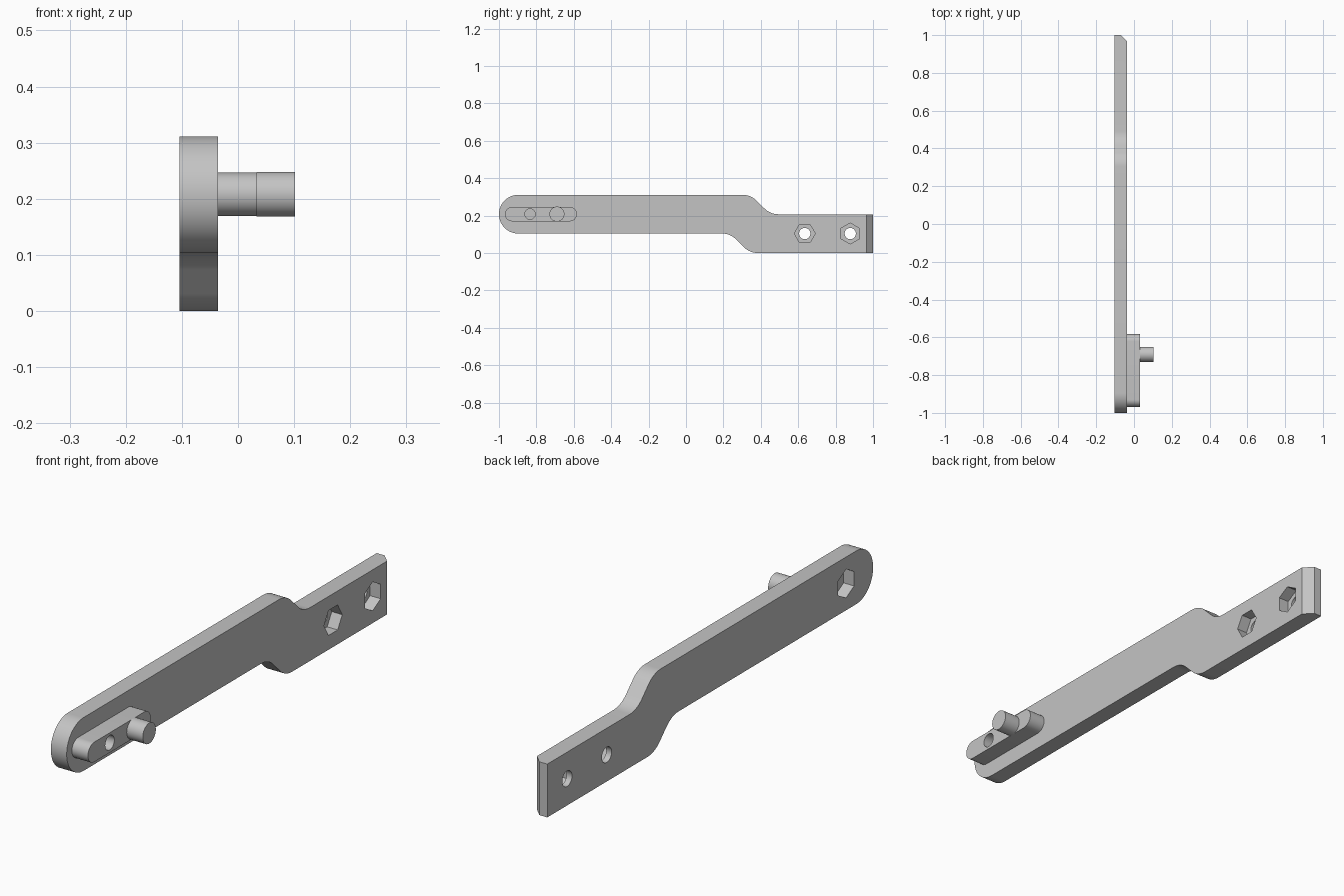
import bpy, bmesh
from math import sin, cos, pi, radians

if "Cube" in bpy.data.objects:
    bpy.data.objects.remove(bpy.data.objects["Cube"])

grey = bpy.data.materials.new("plain grey")
grey.use_nodes = True
grey.diffuse_color = (0.55, 0.55, 0.55, 1)
grey.node_tree.nodes["Principled BSDF"].inputs["Base Color"].default_value = (0.55, 0.55, 0.55, 1)

X0, X1, X2, X3 = -0.104, -0.036, 0.033, 0.102   # arm, boss and peg planes
ZC = 0.208                                      # height of the pivot axis
TOP, STEP, HALF = 0.311, 0.104, 0.1035


def arc(y, z, r, a0, a1, n=16):
    angles = [radians(a0 + (a1 - a0) * i / n) for i in range(n + 1)]
    return [(y + r * cos(a), z + r * sin(a)) for a in angles]


def ngon(y, z, r, sides, turn=0):
    return arc(y, z, r, turn, turn + 360, sides)[:-1]


def extrude(name, profile, xa, xb, chamfer=0):
    """Extrude a (y, z) outline along x."""
    bm = bmesh.new()
    face = bm.faces.new([bm.verts.new((xa, y, z)) for y, z in profile])
    ext = bmesh.ops.extrude_face_region(bm, geom=[face])["geom"]
    bmesh.ops.translate(bm, vec=(xb - xa, 0, 0),
                        verts=[v for v in ext if isinstance(v, bmesh.types.BMVert)])
    bmesh.ops.recalc_face_normals(bm, faces=bm.faces)
    if chamfer:
        edges = [e for e in bm.edges
                 if all(v.co.y > 0.99 and v.co.x > xb - 0.001 for v in e.verts)]
        bmesh.ops.bevel(bm, geom=edges, offset=chamfer, segments=1, affect='EDGES')
    mesh = bpy.data.meshes.new(name)
    bm.to_mesh(mesh)
    bm.free()
    ob = bpy.data.objects.new(name, mesh)
    bpy.context.collection.objects.link(ob)
    mesh.materials.append(grey)
    return ob


def select(ob):
    bpy.ops.object.select_all(action='DESELECT')
    ob.select_set(True)
    bpy.context.view_layer.objects.active = ob


def cut(ob, profile, xa, xb):
    cutter = extrude("cutter", profile, xa, xb)
    cutter.hide_render = True
    mod = ob.modifiers.new("hole", 'BOOLEAN')
    mod.operation, mod.solver, mod.object = 'DIFFERENCE', 'EXACT', cutter
    select(ob)
    bpy.ops.object.modifier_apply(modifier=mod.name)
    bpy.data.objects.remove(cutter)


def s_curve(y, z, r=0.105):
    """Downward step: convex arc, 45 degree slope, concave arc."""
    run = 2 * r * sin(pi / 4) + STEP - 2 * r * (1 - cos(pi / 4))
    return (arc(y, z - r, r, 90, 45, 8)
            + arc(y + run, z - STEP + r, r, 225, 270, 8))


# Cranked arm with rounded front end and chamfered rear end
outline = (arc(-1 + HALF, ZC - 0.0005, HALF, 270, 90, 32)
           + s_curve(0.303, TOP)
           + [(1, TOP - STEP), (1, 0)]
           + s_curve(0.193, STEP)[::-1])
arm = extrude("arm", outline, X0, X1, chamfer=0.034)

# Rear screw holes with hexagonal nut pockets on the peg side
for y, turn in ((0.635, 0), (0.878, 30)):
    cut(arm, ngon(y, 0.104, 0.03, 32), X0 - 0.05, X1 + 0.05)
    cut(arm, ngon(y, 0.104, 0.056, 6, turn), X1 - 0.045, X1 + 0.05)

# Front nut pocket, closed from the screw hole by a thin web
FRONT = -0.834
cut(arm, ngon(FRONT, ZC, 0.056, 6, 30), X0 - 0.05, X0 + 0.045)
cut(arm, ngon(FRONT, ZC, 0.028, 32), X0 + 0.05, X1 + 0.05)

# Slot-shaped boss with its screw hole
R = 0.0385
boss = extrude("boss", arc(-0.968 + R, ZC, R, 270, 90, 24)
               + arc(-0.583 - R, ZC, R, 90, -90, 24), X1, X2)
cut(boss, ngon(FRONT, ZC, 0.028, 32), X1 - 0.05, X2 + 0.05)

# Round peg standing on the boss
peg = extrude("peg", ngon(-0.69, ZC, 0.04, 48), X2, X3)

for ob in (arm, boss, peg):
    select(ob)
    bpy.ops.object.shade_smooth_by_angle(angle=radians(30))
